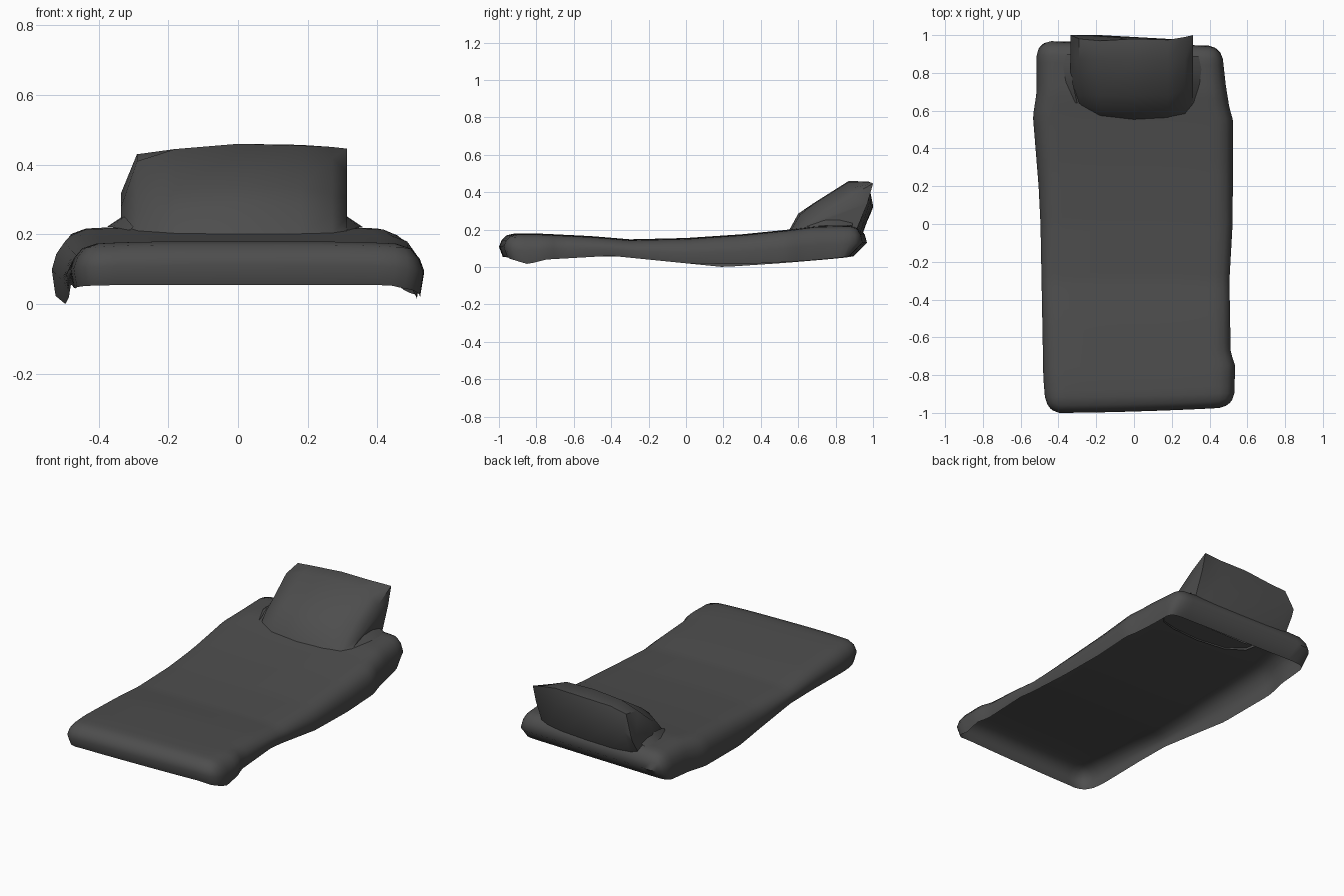
import bpy, bmesh, math

if "Cube" in bpy.data.objects:
    bpy.data.objects.remove(bpy.data.objects["Cube"])

mat = bpy.data.materials.new("dark grey cloth")
mat.diffuse_color = (0.075, 0.075, 0.075, 1)
mat.use_nodes = True
mat.node_tree.nodes["Principled BSDF"].inputs["Base Color"].default_value = mat.diffuse_color


def lerp(table, t):
    """Piecewise linear lookup in a list of (t, value)."""
    if t <= table[0][0]:
        return table[0][1]
    for (a, p), (b, q) in zip(table, table[1:]):
        if t <= b:
            return p + (q - p) * (t - a) / (b - a)
    return table[-1][1]


def finish(bm, name, angle):
    bmesh.ops.remove_doubles(bm, verts=bm.verts, dist=0.0005)
    me = bpy.data.meshes.new(name)
    bm.to_mesh(me)
    bm.free()
    me.materials.append(mat)
    ob = bpy.data.objects.new(name, me)
    bpy.context.collection.objects.link(ob)
    bpy.ops.object.select_all(action='DESELECT')
    ob.select_set(True)
    bpy.context.view_layer.objects.active = ob
    bpy.ops.object.shade_smooth_by_angle(angle=math.radians(angle))


# Mattress cover: draped sheet, open underneath and below the pillow
LEFT = [(-.97, .465), (-.8, .48), (0, .495), (.2, .505), (.57, .535), (.7, .515), (.97, .515)]
RIGHT = [(-.97, .53), (-.75, .535), (-.68, .512), (-.3, .505), (0, .522), (.55, .525),
         (.62, .505), (.75, .485), (.95, .465)]
TOP = [(-1, .18), (-.8, .18), (-.5, .165), (-.3, .148), (0, .155), (.3, .175), (.55, .2), (.7, .22), (1, .225)]
RIM_L = [(-.98, .055), (-.85, .045), (-.5, .055), (-.3, .055), (0, .02), (.2, .0), (.5, .02), (.75, .04), (1, .06)]
RIM_R = [(-.98, .05), (-.85, .015), (-.75, .04), (-.4, .06), (0, .02), (.3, .015), (.6, .03), (1, .06)]
# fold profile from the rim to the flat top: inset, height fraction
FOLD = [(.0, 0), (.0, .45), (.012, .72), (.035, .92), (.075, 1)]
NX, NY, R = 20, 48, .08


def lines(half, n):
    ins = [f[0] for f in FOLD]
    start = half - ins[-1]
    mid = [-start + 2 * start * i / n for i in range(1, n)]
    return [-half + i for i in ins] + mid + [half - i for i in reversed(ins)]


bm = bmesh.new()
xs, ys = lines(.5, NX), lines(.97, NY)
grid = []
for j, y0 in enumerate(ys):
    row = []
    for i, x0 in enumerate(xs):
        level = min(i, j, len(xs) - 1 - i, len(ys) - 1 - j, len(FOLD) - 1)
        x, y = x0, y0
        # round the corners
        cx = max(-.5 + R, min(.5 - R, x))
        cy = max(-.97 + R, min(.97 - R, y))
        dx, dy = x - cx, y - cy
        if dx and dy:
            k = max(abs(dx), abs(dy)) / math.hypot(dx, dy)
            x, y = cx + dx * k, cy + dy * k
        side = x + .5
        z_top = lerp(TOP, y) - .012 * (2 * abs(x)) ** 4
        z_rim = lerp(RIM_L, y) * (1 - side) + lerp(RIM_R, y) * side
        if abs(y) > .9:
            z_rim = max(z_rim, .055 - .4 * max(0, abs(x) - .42))
        z = z_rim + (z_top - z_rim) * FOLD[level][1]
        # uneven outline
        x *= 2 * lerp(LEFT if x < 0 else RIGHT, y)
        end = abs(y) / .97
        y += (-.03 + .03 * side ** 2 if y < 0 else -.028 * side) * end ** 4
        if level == 0:
            y *= 1 - (.02 if y < 0 else .075) * end ** 8
            x *= .98
        row.append(bm.verts.new((x, y, z)))
    grid.append(row)
for a, b in zip(grid, grid[1:]):
    for i in range(len(xs) - 1):
        quad = (a[i], a[i + 1], b[i + 1], b[i])
        if not all(abs(v.co.x) < .28 and .66 < v.co.y < .91 for v in quad):
            bm.faces.new(quad)
finish(bm, "mattress_cover", 60)

# Pillow: wedge lofted across x, each section listed as (y, z) front to back
SECTIONS = [
    (-.335, [(.76, .212), (.80, .25), (.86, .28), (.95, .30), (1.0, .32), (.985, .28), (.93, .195)]),
    (-.29, [(.63, .20), (.68, .26), (.75, .31), (.87, .41), (.98, .43), (1.0, .33), (.94, .185)]),
    (-.18, [(.57, .196), (.61, .27), (.68, .325), (.87, .445), (.97, .445), (1.0, .33), (.945, .18)]),
    (0.00, [(.55, .194), (.60, .285), (.68, .34), (.87, .46), (.98, .455), (.99, .33), (.94, .18)]),
    (.18, [(.56, .196), (.61, .28), (.68, .335), (.87, .455), (.975, .457), (.98, .34), (.93, .18)]),
    (.27, [(.58, .20), (.64, .26), (.71, .315), (.87, .42), (.99, .451), (.97, .35), (.92, .185)]),
    (.313, [(.63, .205), (.69, .25), (.76, .30), (.88, .38), (1.0, .446), (.97, .34), (.91, .195)]),
]
bm = bmesh.new()
rings = [[bm.verts.new((x, y, z)) for y, z in pts] for x, pts in SECTIONS]
for a, b in zip(rings, rings[1:]):
    for i in range(len(a) - 1):
        bm.faces.new((a[i], b[i], b[i + 1], a[i + 1]))
bm.faces.new(rings[0])
bm.faces.new(rings[-1][::-1])
bmesh.ops.recalc_face_normals(bm, faces=bm.faces)
if sum(f.normal.z * f.calc_area() for f in bm.faces) < 0:
    bmesh.ops.reverse_faces(bm, faces=bm.faces)
finish(bm, "pillow", 50)

# Creases where the pillow sides spread onto the sheet
CREASE = {"left": (-1, [(.30, .64), (.325, .75), (.33, .83), (.33, .90)]),
          "right": (1, [(.305, .64), (.312, .74), (.312, .82), (.312, .89)])}
for name, (s, path) in CREASE.items():
    bm = bmesh.new()
    pairs = []
    for (x, y), lift, out in zip(path, (.01, .03, .03, .012), (.01, .035, .045, .03)):
        z = lerp(TOP, y)
        pairs.append((bm.verts.new((s * x, y, z + lift)), bm.verts.new((s * (x + out), y, z))))
    for (a, b), (c, d) in zip(pairs, pairs[1:]):
        bm.faces.new((a, b, d, c) if s < 0 else (a, c, d, b))
    bmesh.ops.recalc_face_normals(bm, faces=bm.faces)
    if sum(f.normal.z for f in bm.faces) < 0:
        bmesh.ops.reverse_faces(bm, faces=bm.faces)
    finish(bm, "pillow_crease_" + name, 60)
